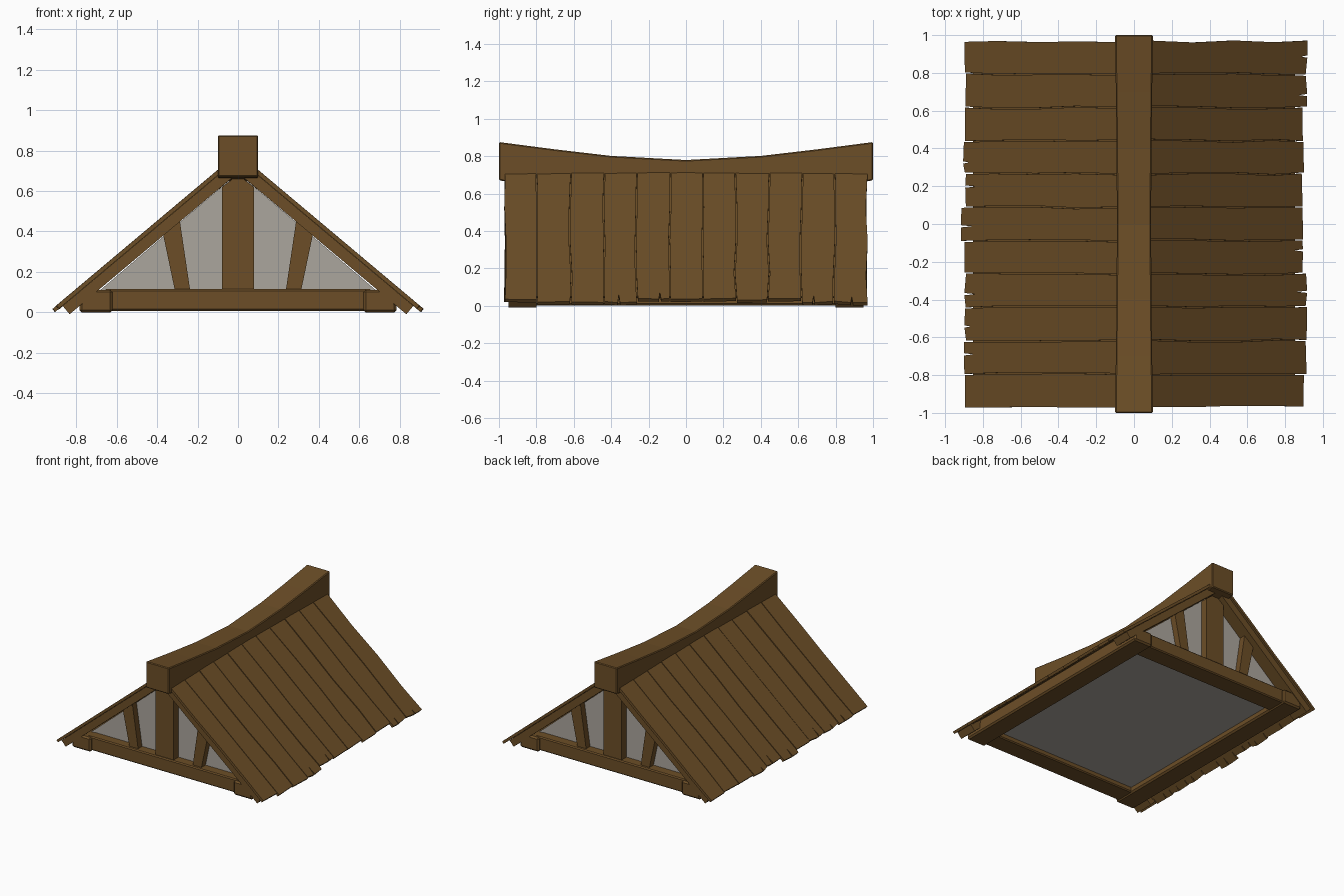
import bpy, bmesh, math, random
from mathutils import Vector

if "Cube" in bpy.data.objects:
    bpy.data.objects.remove(bpy.data.objects["Cube"])

random.seed(4)


def material(name, rgb):
    m = bpy.data.materials.new(name)
    m.diffuse_color = (*rgb, 1)
    m.use_nodes = True
    m.node_tree.nodes["Principled BSDF"].inputs["Base Color"].default_value = m.diffuse_color
    return m


wood = material("brown wood", (0.15, 0.076, 0.02))
plaster = material("grey plaster", (0.41, 0.38, 0.34))


def finish(bm, name, mat, bevel=0):
    bmesh.ops.recalc_face_normals(bm, faces=bm.faces)
    me = bpy.data.meshes.new(name)
    bm.to_mesh(me)
    bm.free()
    me.materials.append(mat)
    ob = bpy.data.objects.new(name, me)
    bpy.context.collection.objects.link(ob)
    if bevel:
        mod = ob.modifiers.new("bevel", 'BEVEL')
        mod.width = bevel
        mod.segments = 1
        mod.limit_method = 'ANGLE'
    return ob


def prism(name, pts, offset, mat, bevel=0):
    """Close a flat outline and extrude it along offset."""
    bm = bmesh.new()
    f = bm.faces.new([bm.verts.new(p) for p in pts])
    r = bmesh.ops.extrude_face_region(bm, geom=[f])
    for v in r["geom"]:
        if isinstance(v, bmesh.types.BMVert):
            v.co += Vector(offset)
    return finish(bm, name, mat, bevel)


def gable_part(name, xz, y0, y1, mat, bevel=0):
    return prism(name, [(x, y0, z) for x, z in xz], (0, y1 - y0, 0), mat, bevel)


def box(name, x0, x1, y0, y1, z0, z1, mat, bevel=0):
    return gable_part(name, [(x0, z0), (x1, z0), (x1, z1), (x0, z1)], y0, y1, mat, bevel)


# sagging ridge beam, lofted from square sections
bm = bmesh.new()
rings = []
for y, top, w in [(-1, .875, .1), (-.7, .836, .096), (-.4, .801, .093), (0, .779, .09),
                  (.4, .801, .093), (.7, .836, .096), (1, .875, .1)]:
    rings.append([bm.verts.new(p) for p in
                  [(-w, y, top - .205), (w, y, top - .205), (w, y, top), (-w, y, top)]])
for a, b in zip(rings, rings[1:]):
    for i in range(4):
        j = (i + 1) % 4
        bm.faces.new((a[i], a[j], b[j], b[i]))
bm.faces.new(rings[0])
bm.faces.new(rings[-1])
finish(bm, "ridge_beam", wood, 0.006)

# roof slope: distance s runs down from the apex line
SLOPE = math.atan(0.84)
C, S = math.cos(SLOPE), math.sin(SLOPE)
APEX = 0.789


def on_roof(side, s, y, depth=0):
    return (side * (s * C - depth * S), y, APEX - s * S - depth * C)


# irregular roof planks with wavy seams and split ends
N, HALF = 11, 0.97
step = 2 * HALF / N
ROWS = [0.06, 0.3, 0.55, 0.8, 1.0]
for side in (-1, 1):
    seams = [[-HALF + i * step + random.uniform(-.006, .006) for _ in ROWS] for i in range(N + 1)]
    for i in range(N):
        end = random.choice([.895, .9, .9, .905, .918]) / C
        rows = [.06 / C + r * (end - .06 / C) for r in ROWS]
        rows[0] = .06 / C
        gap = 0.003
        a = [(s, y + gap) for s, y in zip(rows, seams[i])]
        b = [(s, y - gap) for s, y in zip(rows, seams[i + 1])]
        a[-1] = (a[-1][0] - random.uniform(0, .012), a[-1][1])
        b[-1] = (b[-1][0] - random.uniform(0, .012), b[-1][1])
        tip = []
        if random.random() < 0.4:
            m = seams[i][-1] + step * random.uniform(.3, .7)
            tip = [(end, m - .006), (end - random.uniform(.04, .08), m), (end, m + .006)]
        lift = random.uniform(0, .004)
        outline = a + tip + b[::-1]
        prism("roof_plank", [on_roof(side, s, y, lift) for s, y in outline],
              (-side * .02 * S, 0, -.02 * C), wood)

# thin backing behind the plank seams
for side in (-1, 1):
    prism("plank_backing", [on_roof(side, s, y, .018) for s, y in
                            [(.08, -.93), (1.13, -.93), (1.13, .93), (.08, .93)]],
          (-side * .008 * S, 0, -.008 * C), wood)

# both gable ends
for e in (-1, 1):
    gable_part("gable_panel", [(-.74, .06), (.74, .06), (0, .69)], e * .83, e * .85, plaster)
    gable_part("king_post", [(-.078, .10), (.078, .10), (.078, .62), (0, .68), (-.078, .62)],
               e * .80, e * .91, wood)
    box("tie_beam", -.66, .66, e * .77, e * .925, .008, .115, wood, .008)
    for side in (-1, 1):
        # rafter under the planks, end cut square to the slope
        top, low, end = .022, .076, 1.15
        pts = [on_roof(side, s, e * .80, d) for s, d in
               [(.022 * S / C, top), (end, top), (end, low), (low * S / C, low)]]
        prism("rafter", pts, (0, e * .15, 0), wood)
        gable_part("strut", [(side * x, z) for x, z in
                             [(.235, .10), (.31, .10), (.375, .41), (.29, .47)]],
                   e * .81, e * .90, wood)

# long side beams of the base frame
for side in (-1, 1):
    gable_part("side_beam", [(side * x, z) for x, z in
                             [(.62, 0), (.785, 0), (.775, .112), (.62, .112)]],
               -.945, .945, wood, .012)

# ceiling panel closing the underside
box("ceiling_panel", -.66, .66, -.82, .82, .045, .06, plaster)
